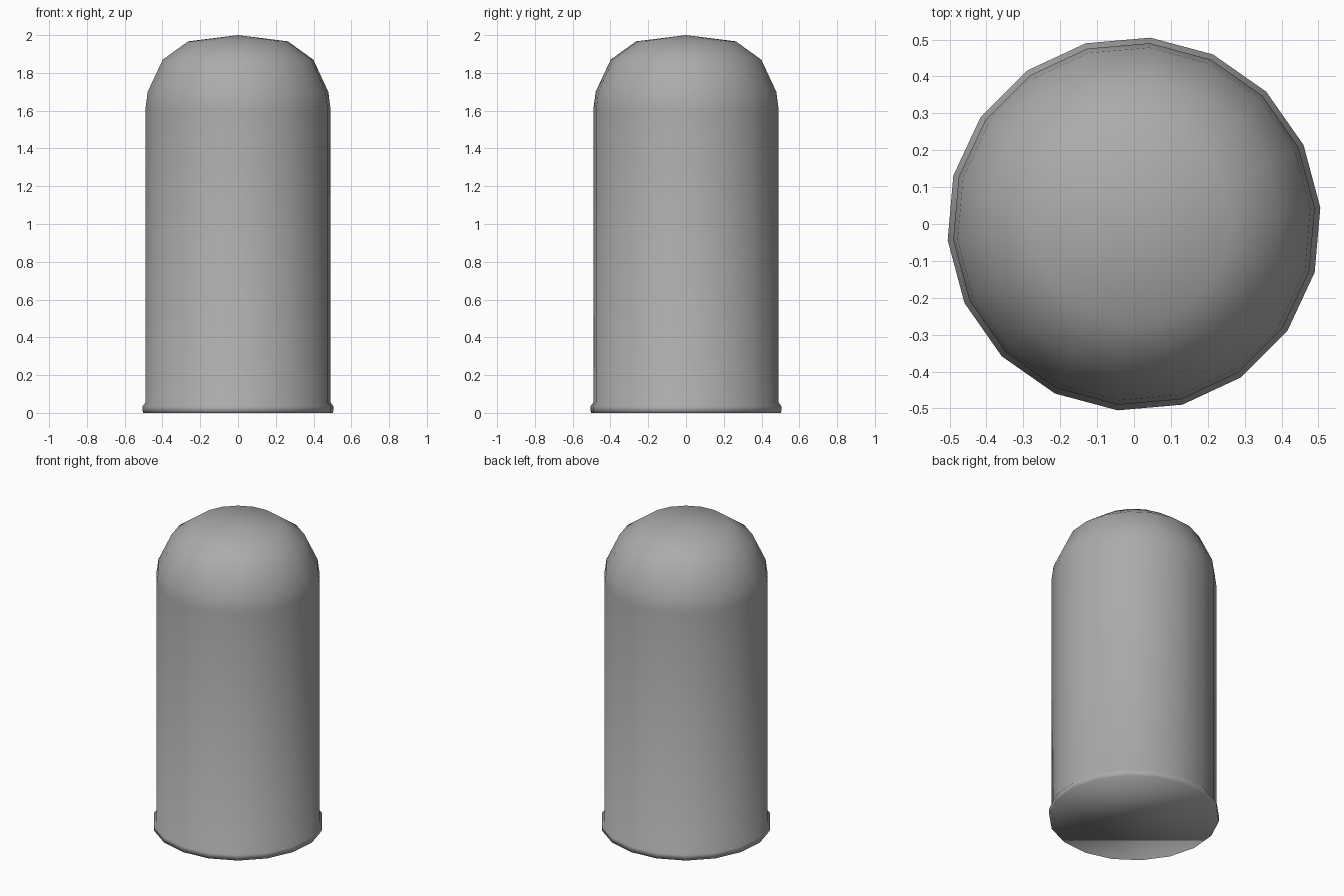
import bpy
import bmesh
import math

if "Cube" in bpy.data.objects:
    bpy.data.objects.remove(bpy.data.objects["Cube"])

SIDES = 18
TURN = math.radians(5)


def lathe(name, profile, apex, color):
    """Revolve (radius, z) points, cap the bottom and close the top."""
    bm = bmesh.new()
    rings = []
    for r, z in profile:
        ring = []
        for i in range(SIDES):
            a = TURN + i * math.tau / SIDES
            ring.append(bm.verts.new((r * math.cos(a), r * math.sin(a), z)))
        rings.append(ring)
    for low, high in zip(rings, rings[1:]):
        for i in range(SIDES):
            j = (i + 1) % SIDES
            bm.faces.new((low[i], low[j], high[j], high[i]))
    bm.faces.new(rings[0][::-1])
    tip = bm.verts.new((0, 0, apex))
    for i in range(SIDES):
        bm.faces.new((rings[-1][i], rings[-1][(i + 1) % SIDES], tip))
    bmesh.ops.recalc_face_normals(bm, faces=bm.faces)

    # Fully smooth, so the rim shades softly into the base
    for face in bm.faces:
        face.smooth = True
    mesh = bpy.data.meshes.new(name)
    bm.to_mesh(mesh)
    bm.free()
    mat = bpy.data.materials.new(name + "_grey")
    mat.diffuse_color = color
    mat.use_nodes = True
    mat.node_tree.nodes["Principled BSDF"].inputs["Base Color"].default_value = mat.diffuse_color
    mesh.materials.append(mat)
    obj = bpy.data.objects.new(name, mesh)
    bpy.context.collection.objects.link(obj)
    return obj


# Domed cylinder with a slim bevelled rim at its foot
profile = [
    (0.506, 0.0), (0.507, 0.035), (0.492, 0.055),   # rim
    (0.492, 1.61),                                  # wall
    (0.48, 1.70), (0.40, 1.87), (0.265, 1.967),     # dome
]
lathe("domed_body", profile, 2.0, (0.41, 0.41, 0.41, 1))
